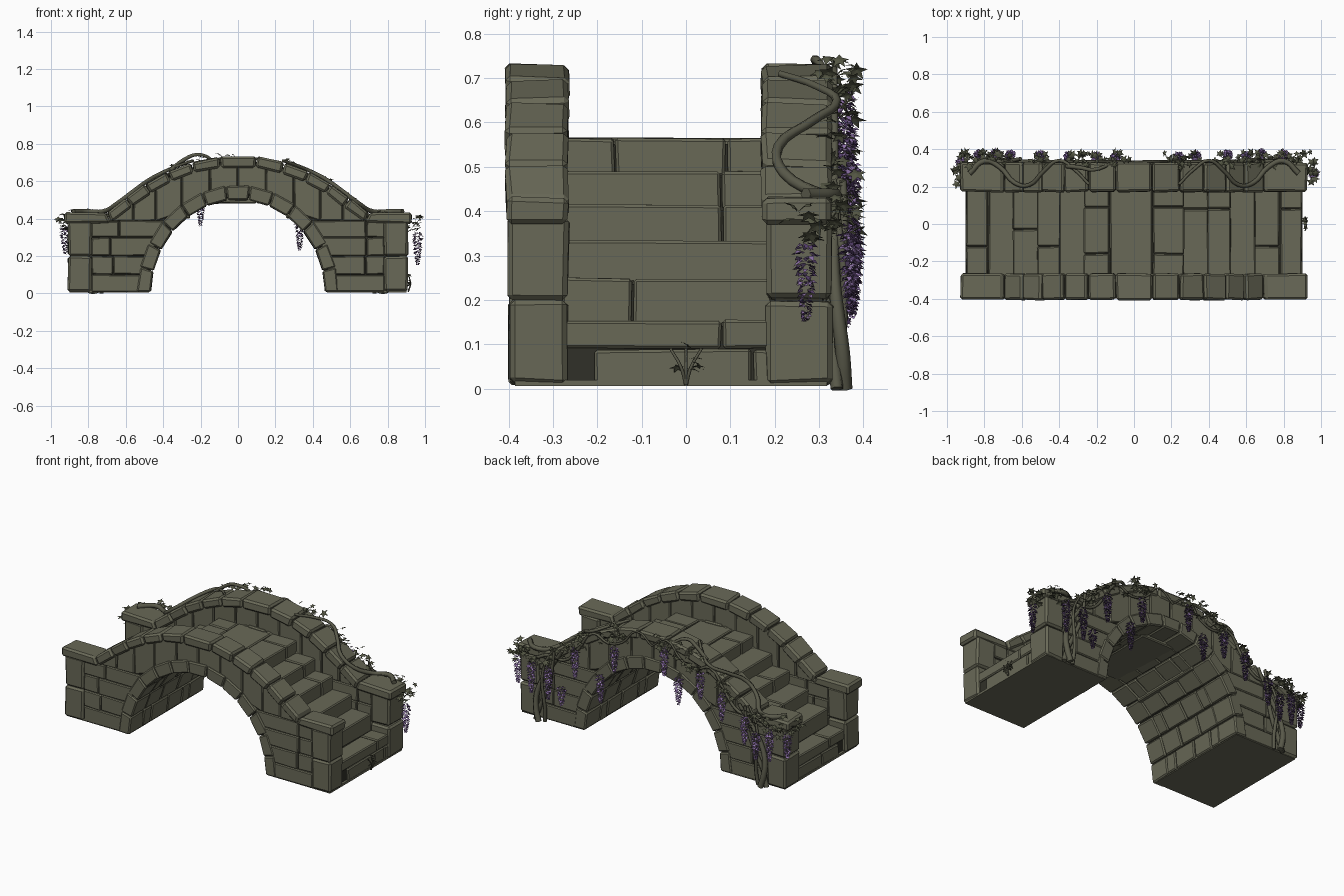
import bpy, bmesh, math, random
from mathutils import Vector, Matrix

random.seed(7)
if "Cube" in bpy.data.objects:
    bpy.data.objects.remove(bpy.data.objects["Cube"])


def material(name, rgb):
    m = bpy.data.materials.new(name)
    m.use_nodes = True
    m.diffuse_color = (*rgb, 1)
    node = next(n for n in m.node_tree.nodes if n.type == "BSDF_PRINCIPLED")
    node.inputs["Base Color"].default_value = (*rgb, 1)
    node.inputs["Roughness"].default_value = 0.9
    return m


stone = material("mossy stone", (0.14, 0.14, 0.095))
mortar = material("dark mortar", (0.03, 0.03, 0.021))
bark = material("vine bark", (0.1, 0.1, 0.068))
foliage = material("vine leaf", (0.085, 0.09, 0.055))
petal_light = material("light purple petal", (0.29, 0.18, 0.42))
petal_dark = material("dark purple petal", (0.11, 0.06, 0.18))


def finish(name, bm, mats, bevel=0.0):
    bmesh.ops.recalc_face_normals(bm, faces=bm.faces)
    mesh = bpy.data.meshes.new(name)
    bm.to_mesh(mesh)
    bm.free()
    for m in mats:
        mesh.materials.append(m)
    ob = bpy.data.objects.new(name, mesh)
    bpy.context.collection.objects.link(ob)
    if bevel:
        mod = ob.modifiers.new("worn edges", "BEVEL")
        mod.width, mod.segments, mod.limit_method = bevel, 1, "ANGLE"
    return ob


def prism(bm, outline, y0, y1):
    face = bm.faces.new([bm.verts.new((x, y0, z)) for x, z in outline])
    ext = bmesh.ops.extrude_face_region(bm, geom=[face])
    moved = [v for v in ext["geom"] if isinstance(v, bmesh.types.BMVert)]
    bmesh.ops.translate(bm, vec=(0, y1 - y0, 0), verts=moved)
    return moved + list(face.verts)


def block(bm, quad, y0, y1, gap=0.002, wobble=0.0025):
    """One worn stone: a shrunken four-sided prism with uneven corners."""
    centre = sum((Vector(p) for p in quad), Vector((0, 0))) / 4
    shrunk = [Vector(p) + (centre - Vector(p)).normalized() * gap * 1.4 for p in quad]
    for v in prism(bm, shrunk, y0 + gap, y1 - gap):
        v.co += Vector([random.uniform(-wobble, wobble) for _ in range(3)])


def box(x0, x1, z0, z1):
    return [(x0, z0), (x1, z0), (x1, z1), (x0, z1)]


# Shape of the bridge: arch ellipses and the coping line
IN_W, IN_H, OUT_W, OUT_H = 0.465, 0.5, 0.54, 0.58
LINE = [(0, .735), (.1, .732), (.2, .716), (.3, .685), (.45, .62), (.58, .525), (.7, .432), (1.1, .432)]


def crest(x):
    x = abs(x)
    for (a, za), (b, zb) in zip(LINE, LINE[1:]):
        if x <= b:
            return za + (zb - za) * (x - a) / (b - a)


def ellipse(w, h, t):
    return (w * math.cos(t), h * math.sin(t))


STEPS = [(.9, .78, .155), (.78, .65, .25), (.65, .52, .335), (.52, .4, .415), (.4, .27, .49), (.27, 0, .565)]
WALLS = [(-.39, -.272), (.187, .322)]

# Dark cores seen only in the joints
arch = [ellipse(IN_W + .015, IN_H + .015, math.pi * i / 32) for i in range(33)]
arch = [(x, max(z, .012)) for x, z in arch]
half = []
for x0, x1, z in STEPS:
    half += [(x0 - .014, z - .014), (x1 - .014, z - .014)]
half = [(half[0][0], .012)] + half[:-1]
bm = bmesh.new()
prism(bm, half + [(-x, z) for x, z in reversed(half)] + arch[::-1], -.372, .304)
finish("deck_core", bm, [mortar])
bm = bmesh.new()
top = [(x / 20, crest(x / 20) - .03) for x in range(-17, 18)]
for y0, y1 in WALLS:
    prism(bm, [(.88, .012)] + top[::-1] + [(-.88, .012)] + arch[::-1], y0 + .014, y1 - .014)
finish("wall_cores", bm, [mortar])

# Flat stone footing under each pier
bm = bmesh.new()
for s in (-1, 1):
    prism(bm, box(s * .475, s * .9, .006, .02), -.385, .318)
finish("pier_footings", bm, [stone])

# Arch ring on both faces, and the staggered vault between them
ring, vault = bmesh.new(), bmesh.new()
N = 13
for i in range(N):
    a, b = math.pi * i / N, math.pi * (i + 1) / N
    quad = [ellipse(IN_W, IN_H, a), ellipse(OUT_W, OUT_H, a), ellipse(OUT_W, OUT_H, b), ellipse(IN_W, IN_H, b)]
    quad = [(x, max(z, .008)) for x, z in quad]
    for y0, y1 in WALLS:
        block(ring, quad, y0 - .01, y1 + .008)
    low = [ellipse(IN_W + .04, IN_H + .04, t) for t in (a, b)]
    thin = [quad[0], low[0], low[1], quad[3]]
    thin = [(x, max(z, .008)) for x, z in thin]
    cuts = [-.268, -.12, .04, .185] if i % 2 else [-.268, -.19, -.03, .11, .185]
    for y0, y1 in zip(cuts, cuts[1:]):
        block(vault, thin, y0, y1)
finish("arch_ring", ring, [stone], .007)
finish("arch_vault", vault, [stone], .006)

# Stair treads on both slopes and the paved crown
bm = bmesh.new()
below = .008
for i, (x0, x1, z) in enumerate(STEPS[:-1]):
    for s in (-1, 1):
        mid = random.choice((-.12, -.03, .08))
        cuts = [-.28, mid, .195] if (i + s) % 3 else [-.28, .195]
        for y0, y1 in zip(cuts, cuts[1:]):
            if i == 0:
                split = .09
                block(bm, box(s * x1, s * x0, below, split), y0 + .07, min(y1 + .07, .19))
                block(bm, box(s * x1, s * x0, split, z), y0, y1)
            else:
                block(bm, box(s * (x1 - .015), s * x0, below - .015, z), y0, y1)
    below = z
xs = [-.27, -.13, .1, .27]
for i, (x0, x1) in enumerate(zip(xs, xs[1:])):
    cuts = [-.28, .195] if i == 1 else [-.28, -.16, .09, .195]
    for y0, y1 in zip(cuts, cuts[1:]):
        block(bm, box(x0, x1, below - .01, STEPS[-1][2]), y0, y1)
finish("steps_and_paving", bm, [stone], .006)

# Side walls: coursed stones beside the arch, a band above it, and end pillars
walls, pillars, coping = bmesh.new(), bmesh.new(), bmesh.new()
courses = [.008, .1, .2, .3, .388]
band = [-.7, -.56, -.44, -.3, -.15, 0, .15, .3, .44, .56, .7]
caps = [-.93, -.7, -.6, -.5, -.38, -.25, -.1, .1, .25, .38, .5, .6, .7, .93]


def band_foot(x):
    return max(.385, .54 * math.sqrt(max(0, 1 - (x / .5) ** 2)))


def under(x, depth=.06):
    slope = (crest(x + .03) - crest(x - .03)) / .06
    return Vector((x, crest(x))) + Vector((slope, -1)).normalized() * depth


for y0, y1 in WALLS:
    for s in (-1, 1):
        for i, (z0, z1) in enumerate(zip(courses, courses[1:])):
            start = .5 * math.sqrt(1 - ((z0 + z1) / 2 / .54) ** 2)
            cuts = [start, random.uniform(.6, .7), .785] if i else [start, .785]
            for a, b in zip(cuts, cuts[1:]):
                bulge = random.uniform(0, .006)
                block(walls, box(s * a, s * b, z0, z1), y0 - bulge, y1 + bulge / 2)
        for z0, z1 in ((.008, .2), (.2, .388)):
            block(pillars, box(s * .78, s * .91, z0, z1), y0 - .011, y1 + .009, wobble=.004)
    for a, b in zip(band, band[1:]):
        block(walls, [(a, band_foot(a)), (b, band_foot(b)), (b, crest(b) - .035), (a, crest(a) - .035)], y0, y1)
    for a, b in zip(caps, caps[1:]):
        block(coping, [(a, crest(a)), (b, crest(b)), under(b), under(a)], y0 - .018, y1 + .009, wobble=.004)
finish("wall_stones", walls, [stone], .006)
finish("end_pillars", pillars, [stone], .011)
finish("coping_stones", coping, [stone], .011)


# Climbing vine stems
def stem(name, points, radius):
    cu = bpy.data.curves.new(name, "CURVE")
    cu.dimensions, cu.bevel_depth, cu.bevel_resolution, cu.resolution_u = "3D", radius, 1, 4
    cu.use_fill_caps = True
    sp = cu.splines.new("BEZIER")
    sp.bezier_points.add(len(points) - 1)
    for i, (bp, p) in enumerate(zip(sp.bezier_points, points)):
        bp.co, bp.radius = p, 1.15 - .6 * i / len(points)
        bp.handle_left_type = bp.handle_right_type = "AUTO"
    cu.materials.append(bark)
    bpy.context.collection.objects.link(bpy.data.objects.new(name, cu))


for s, side in ((1, "left"), (-1, "right")):
    for k in range(3):
        pts = []
        for i in range(7):
            t = i / 6
            swing = .035 * math.sin(4.5 * t + 2.1 * k)
            pts.append((s * (.76 - .12 * t * t + swing), .345 + .012 * math.cos(5 * t + 2 * k), .47 * t))
        stem(f"{side}_trunk_{k + 1}", pts, .016 - .003 * k)
    pts = [(s * (.88 - .08 * i), .27 + .07 * math.sin(1.3 * i), crest(.88 - .08 * i) + .006) for i in range(9)]
    stem(f"{side}_coping_stem", pts, .013)
    pts = [(s * (.8 - .1 * i), .335, crest(.8 - .1 * i) - .06 + .05 * math.sin(2 * i)) for i in range(9)]
    stem(f"{side}_wall_stem", pts, .009)
stem("crown_loop", [(-.36, .31, .66), (-.28, .3, .72), (-.22, .29, .742), (-.15, .31, .72), (-.1, .34, .64)], .011)


# Lobed leaves gathered in tufts
def leaf(bm, at, size):
    turn = Matrix.Rotation(random.uniform(0, 6.28), 3, "Z")
    tilt = Matrix.Rotation(random.uniform(-1, .9), 3, random.choice("XY"))
    ring = []
    for i in range(10):
        r = size * (1 if i % 2 == 0 else .45)
        a = math.tau * i / 10
        ring.append(bm.verts.new(at + tilt @ turn @ Vector((r * math.cos(a), r * math.sin(a), -.3 * r))))
    hub = bm.verts.new(at)
    for a, b in zip(ring, ring[1:] + ring[:1]):
        bm.faces.new((hub, a, b))


bm = bmesh.new()
for x in (-.9, -.82, -.73, -.5, -.33, -.24, -.1, .2, .29, .5, .58, .68, .8, .88):
    for _ in range(13):
        px = x + random.gauss(0, .035)
        leaf(bm, Vector((px, random.uniform(.3, .385), crest(px) + random.uniform(-.09, .025))), random.uniform(.018, .03))
for s in (-1, 1):
    for _ in range(14):
        leaf(bm, Vector((s * random.uniform(.9, .972), random.uniform(.21, .34), random.uniform(.34, .43))), .027)
for _ in range(6):
    leaf(bm, Vector((.915, random.uniform(-.03, .03), random.uniform(.04, .1))), .018)
finish("leaves", bm, [foliage])
for k in (-1, 0, 1):
    stem(f"sprig_{k + 2}", [(.91, 0, .01), (.922, .012 * k, .05), (.915, .035 * k, .09)], .004)

# Hanging blossoms: x, y, top height, length
BLOSSOMS = [(.96, .27, .33, .18), (.8, .37, .37, .2), (.68, .375, .36, .2), (.6, .36, .26, .12),
            (.5, .37, .52, .18), (.33, .365, .4, .17), (.24, .36, .6, .16), (-.1, .355, .68, .17),
            (-.2, .36, .53, .17), (-.35, .36, .6, .17), (-.5, .365, .52, .18), (-.66, .37, .42, .18),
            (-.74, .375, .34, .17), (-.83, .37, .38, .2), (-.925, .33, .36, .15)]
bm = bmesh.new()
for x, y, z, length in BLOSSOMS:
    count = int(length * 600)
    for i in range(count):
        t = i / count
        a = i * 2.4
        reach = .032 * (1 - t) ** .6 * min(1, .5 + 4 * t)
        out = Vector((math.cos(a), math.sin(a), random.uniform(-.9, .1))).normalized()
        side = Vector((-math.sin(a), math.cos(a), random.uniform(-.5, .5))) * .007
        root = Vector((x, y, z - length * t)) + out * reach * .35
        tip = root + out * (.008 + reach * .55)
        mid = (root + tip) / 2 + Vector((0, 0, .004))
        f = bm.faces.new([bm.verts.new(p) for p in (root, mid + side, tip, mid - side)])
        f.material_index = 1 if i % 3 == 0 else 0
finish("blossoms", bm, [petal_light, petal_dark])
